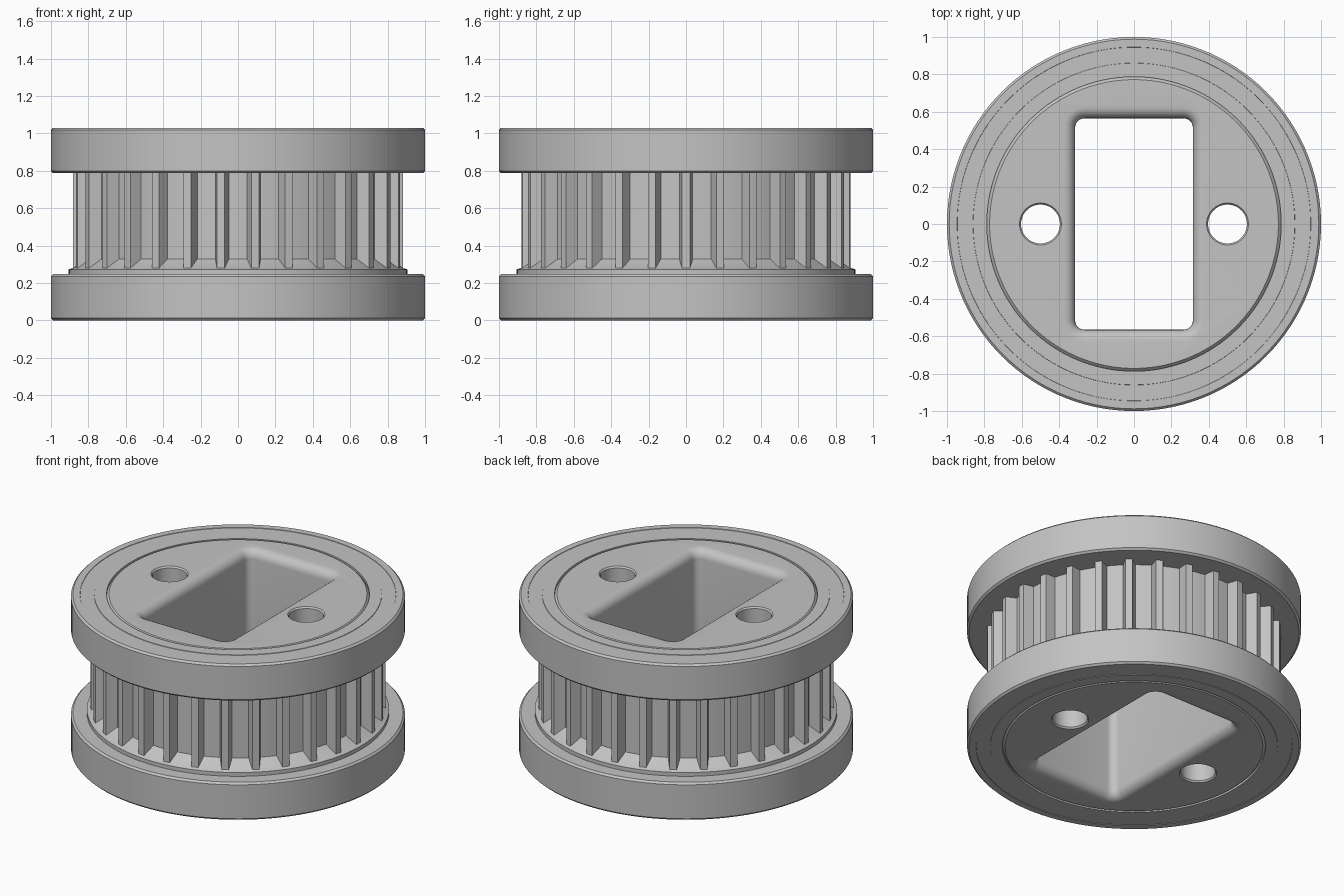
import bpy, bmesh, math

if "Cube" in bpy.data.objects:
    bpy.data.objects.remove(bpy.data.objects["Cube"])

grey = bpy.data.materials.new("plain grey")
grey.diffuse_color = (0.55, 0.55, 0.55, 1)
grey.use_nodes = True
grey.node_tree.nodes["Principled BSDF"].inputs["Base Color"].default_value = grey.diffuse_color
H = 1.03


def finish(name, bm, smooth=True):
    bmesh.ops.remove_doubles(bm, verts=bm.verts, dist=1e-6)
    bmesh.ops.recalc_face_normals(bm, faces=bm.faces)
    me = bpy.data.meshes.new(name)
    bm.to_mesh(me)
    bm.free()
    me.materials.append(grey)
    ob = bpy.data.objects.new(name, me)
    bpy.context.collection.objects.link(ob)
    if smooth:
        shade(ob)
    return ob


def shade(ob):
    bpy.ops.object.select_all(action='DESELECT')
    ob.select_set(True)
    bpy.context.view_layer.objects.active = ob
    bpy.ops.object.shade_smooth_by_angle(angle=math.radians(25))


def loft(name, loops, closed=False, smooth=True):
    """Skin a stack of equal-length loops; cap the ends unless closed."""
    bm = bmesh.new()
    rows = [[bm.verts.new(p) for p in loop] for loop in loops]
    n = len(rows[0])
    pairs = list(zip(rows, rows[1:])) + ([(rows[-1], rows[0])] if closed else [])
    for a, b in pairs:
        for i in range(n):
            j = (i + 1) % n
            bm.faces.new((a[i], a[j], b[j], b[i]))
    if not closed:
        bm.faces.new(rows[0])
        bm.faces.new(rows[-1])
    return finish(name, bm, smooth)


def circle(r, z, cx=0, n=120):
    return [(cx + r * math.cos(math.tau * i / n), r * math.sin(math.tau * i / n), z)
            for i in range(n)]


def lathe(name, profile, **kw):
    return loft(name, [circle(r, z) for r, z in profile], **kw)


def rounded_rect(hx, hy, r, z, seg=6):
    pts = []
    for k, (sx, sy) in enumerate(((1, 1), (-1, 1), (-1, -1), (1, -1))):
        for s in range(seg + 1):
            a = math.pi / 2 * (k + s / seg)
            pts.append((sx * (hx - r) + r * math.cos(a),
                        sy * (hy - r) + r * math.sin(a), z))
    return pts


# Central hub with bevelled rims
hub = lathe("hub", [(0.772, 0), (0.787, 0.015), (0.787, H - 0.015), (0.772, H)], smooth=False)

# Rectangular opening, flared by a fillet at both ends
F = 0.06
flare = [(F * (1 - math.sin(t)), F * (1 - math.cos(t)))
         for t in (math.pi / 2 * i / 6 for i in range(7))]
stack = [(F, -0.05)] + [(o, h) for o, h in flare]
stack += [(o, H - h) for o, h in reversed(flare)] + [(F, H + 0.05)]
cutters = [loft("opening_cutter",
                [rounded_rect(0.315 + o, 0.565 + o, 0.05 + o, z) for o, z in stack],
                smooth=False)]

# Two round holes with small chamfers
for x in (-0.5, 0.5):
    prof = [(0.112, -0.05), (0.112, 0), (0.104, 0.01),
            (0.104, H - 0.01), (0.112, H), (0.112, H + 0.05)]
    cutters.append(loft("hole_cutter", [circle(r, z, x, 48) for r, z in prof], smooth=False))

for c in cutters:
    m = hub.modifiers.new("cut", 'BOOLEAN')
    m.operation, m.solver, m.object = 'DIFFERENCE', 'EXACT', c
bpy.context.view_layer.update()
cut = bpy.data.meshes.new_from_object(hub.evaluated_get(bpy.context.evaluated_depsgraph_get()))
hub.modifiers.clear()
hub.data = cut
for c in cutters:
    bpy.data.objects.remove(c)
shade(hub)

# Flange rings: bevelled outer edges and a faint band on the outer faces
c, d = 0.012, 0.003
lathe("lower_flange", [(0.787, 0), (0.86, 0), (0.861, d), (0.945, d), (0.946, 0), (1 - c, 0),
                       (1, c), (1, 0.248 - c), (1 - c, 0.248), (0.787, 0.248)], closed=True)
lathe("upper_flange", [(0.787, 0.787), (1 - c, 0.787), (1, 0.787 + c), (1, H - c), (1 - c, H),
                       (0.946, H), (0.945, H - d), (0.861, H - d), (0.86, H), (0.787, H)],
      closed=True)

# Lip under the teeth, with a cone rising into the grooves
lathe("tooth_lip", [(0.78, 0.24), (0.905, 0.24), (0.905, 0.273), (0.882, 0.28),
                    (0.812, 0.33), (0.78, 0.33)], closed=True)

# Toothed belt section: 30 narrow trapezoid teeth
N, ROOT, TIP = 30, 0.815, 0.882
outline = []
for i in range(N):
    a = math.tau * i / N
    for r, w in ((ROOT, -0.036), (TIP, -0.021), (TIP, 0.021), (ROOT, 0.036)):
        t = a + w / r
        outline.append((r * math.cos(t), r * math.sin(t)))
    for s in (0.33, 0.67):
        w = 0.036 / ROOT
        t = a + w + s * (math.tau / N - 2 * w)
        outline.append((ROOT * math.cos(t), ROOT * math.sin(t)))
inner = [(0.78 * x / math.hypot(x, y), 0.78 * y / math.hypot(x, y)) for x, y in outline]
loft("belt_teeth", [[(x, y, z) for x, y in ring] for ring, z in
                    ((inner, 0.275), (outline, 0.275), (outline, 0.79), (inner, 0.79))],
     closed=True)
